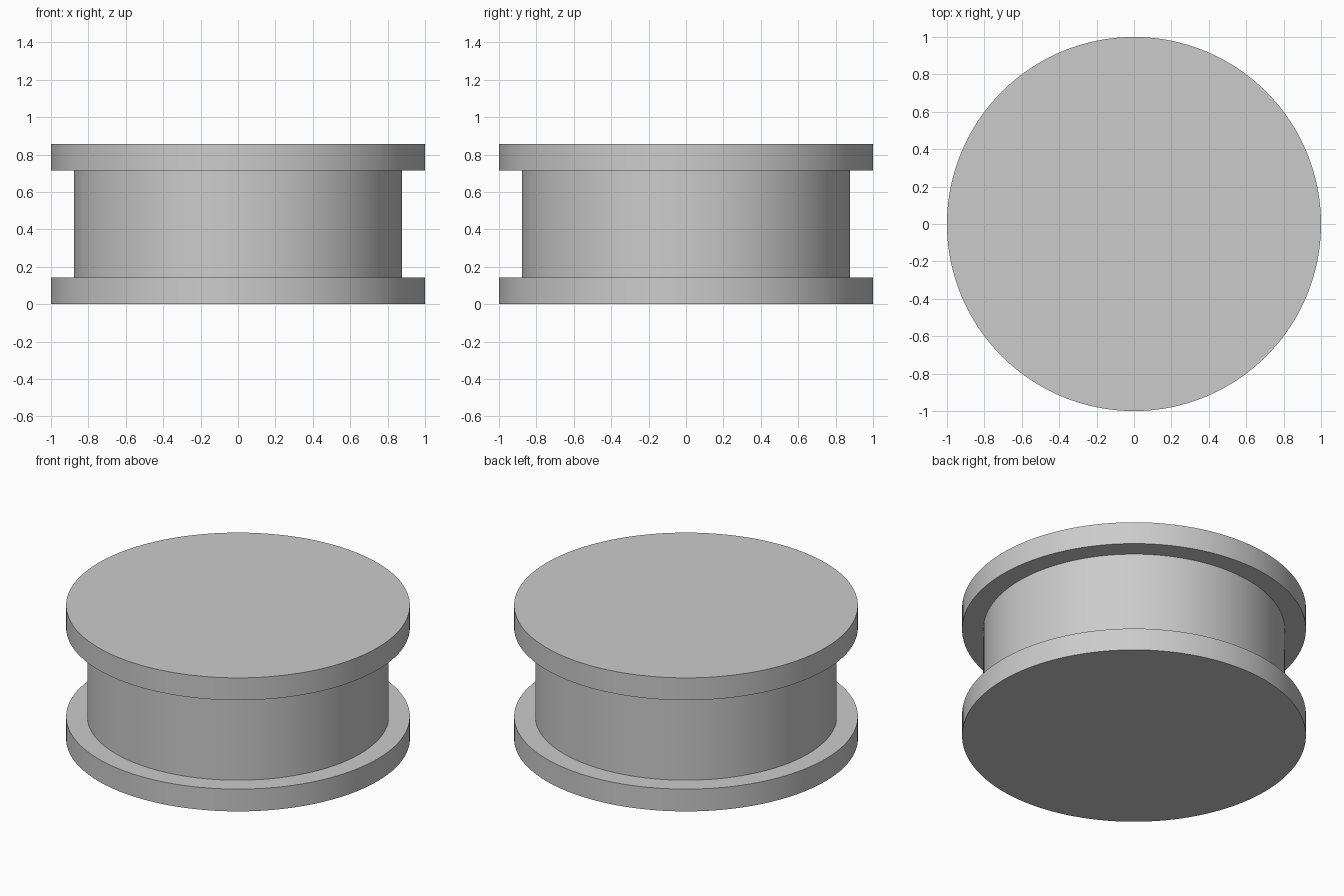
import bpy
import math

cube = bpy.data.objects.get("Cube")
if cube:
    bpy.data.objects.remove(cube, do_unlink=True)

SIDES = 128
HEIGHT, FLANGE = 0.857, 0.143

# Single plain grey
grey = bpy.data.materials.new("plain_grey")
grey.use_nodes = True
colour = (0.6, 0.6, 0.6, 1)
grey.diffuse_color = colour
grey.node_tree.nodes["Principled BSDF"].inputs["Base Color"].default_value = colour


def disc(name, radius, bottom, top, caps="NGON"):
    bpy.ops.mesh.primitive_cylinder_add(
        vertices=SIDES, radius=radius, depth=top - bottom,
        end_fill_type=caps, location=(0, 0, (bottom + top) / 2))
    part = bpy.context.object
    part.name = name
    part.data.materials.append(grey)
    bpy.ops.object.shade_smooth_by_angle(angle=math.radians(30))
    return part


# Two wide flanges joined by an open-ended drum
disc("bottom_flange", 1, 0, FLANGE)
disc("drum", 0.877, FLANGE, HEIGHT - FLANGE, caps="NOTHING")
disc("top_flange", 1, HEIGHT - FLANGE, HEIGHT)
